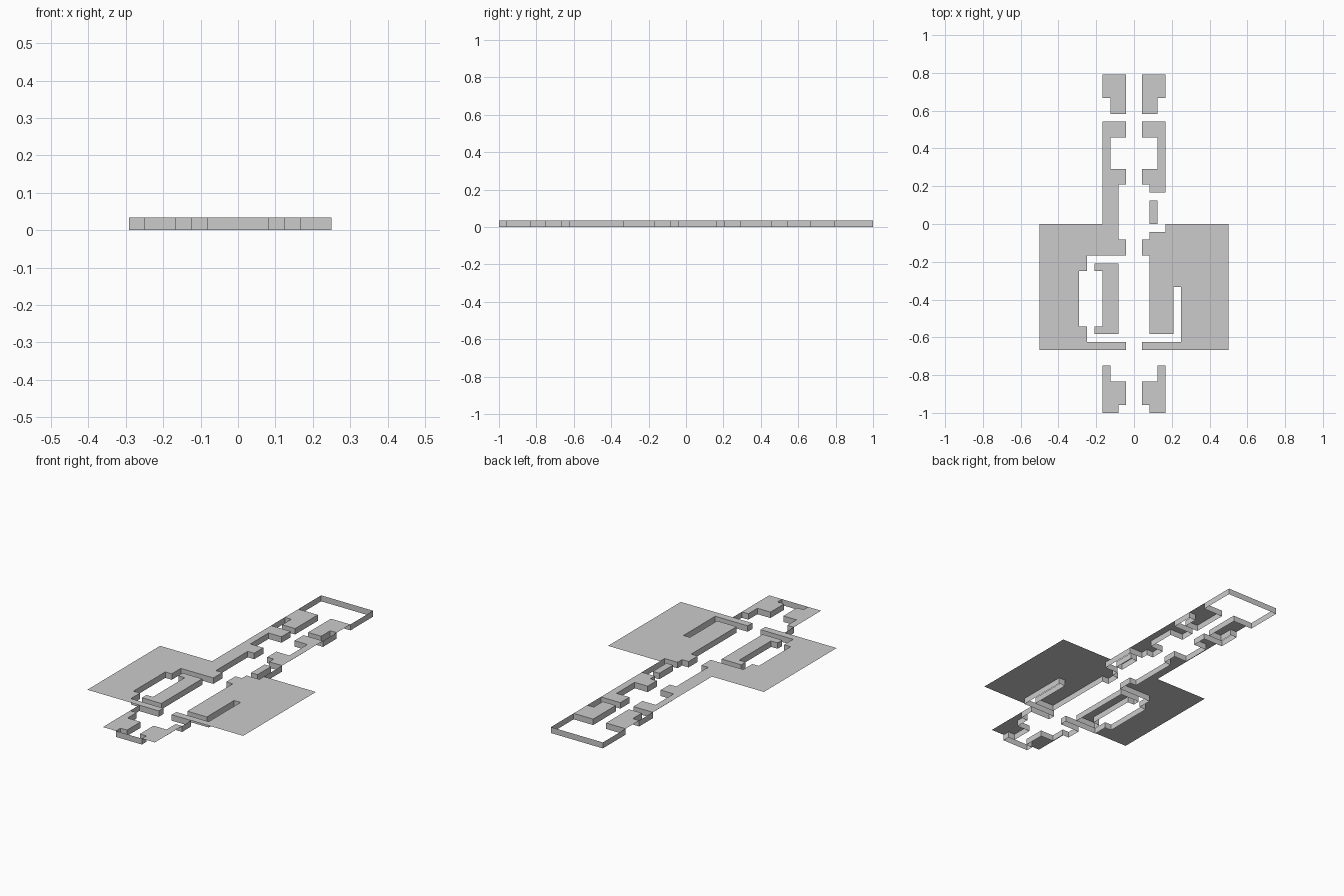
import bpy, bmesh, math

if "Cube" in bpy.data.objects:
    bpy.data.objects.remove(bpy.data.objects["Cube"])

U = 1 / 24      # plan grid module
H = 0.0345      # ground level above trench bottom

# Plan rectangles in grid modules (x outward from the centre line): x0, y0, x1, y1
BOTH = [(1, 16, 4, 19), (1, 14, 3, 16), (1, 11, 4, 13), (3, 7, 4, 11), (1, 5, 4, 7),
        (1, -16, 12, -15), (3, -20, 4, -18), (1, -23, 4, -20), (2, -24, 4, -23)]
LEFT = [(2, 0, 4, 5), (2, -2, 12, 0), (1, -4, 12, -2), (6, -6, 12, -4), (7, -13, 12, -6),
        (6, -15, 12, -13), (2, -6, 5, -5), (2, -13, 4, -6), (2, -14, 5, -13)]
RIGHT = [(2, 4, 4, 5), (2, 0, 3, 3), (4, -1, 12, 0), (2, -2, 12, -1), (1, -4, 12, -2),
         (2, -8, 12, -4), (2, -14, 5, -8), (6, -15, 12, -8)]
# Overall extent of the trench network
TRENCH = [(-4, -24, 4, 24), (-7, -15, 6, -4)]


def cells(rects, side=1):
    out = set()
    for x0, y0, x1, y1 in rects:
        for x in range(x0, x1):
            for y in range(y0, y1):
                out.add((x if side > 0 else -x - 1, y))
    return out


def build(name, quads):
    """Weld unit quads into one mesh and merge the coplanar ones."""
    bm = bmesh.new()
    verts = {}
    for quad in quads:
        vs = []
        for x, y, z in quad:
            if (x, y, z) not in verts:
                verts[(x, y, z)] = bm.verts.new((x * U, y * U, z * H))
            vs.append(verts[(x, y, z)])
        bm.faces.new(vs)
    bmesh.ops.dissolve_limit(bm, angle_limit=math.radians(1),
                             verts=bm.verts[:], edges=bm.edges[:])
    bmesh.ops.triangulate(bm, faces=[f for f in bm.faces if len(f.verts) > 4])
    mesh = bpy.data.meshes.new(name)
    bm.to_mesh(mesh)
    bm.free()
    obj = bpy.data.objects.new(name, mesh)
    bpy.context.collection.objects.link(obj)


def ground(name, plan):
    build(name, [[(x, y, 1), (x + 1, y, 1), (x + 1, y + 1, 1), (x, y + 1, 1)]
                 for x, y in sorted(plan)])


# Ground plates on both sides of the trench
left = cells(BOTH + LEFT, -1)
right = cells(BOTH + RIGHT)
ground("ground_left", left)
ground("ground_right", right)

# Vertical trench walls, facing into the trench
trench = cells(TRENCH) - left - right
walls = []
for x, y in sorted(trench):
    for nb, a, b in (((x - 1, y), (x, y), (x, y + 1)),
                     ((x + 1, y), (x + 1, y + 1), (x + 1, y)),
                     ((x, y - 1), (x + 1, y), (x, y)),
                     ((x, y + 1), (x, y + 1), (x + 1, y + 1))):
        if nb not in trench:
            walls.append([(*a, 0), (*b, 0), (*b, 1), (*a, 1)])
build("trench_walls", walls)
